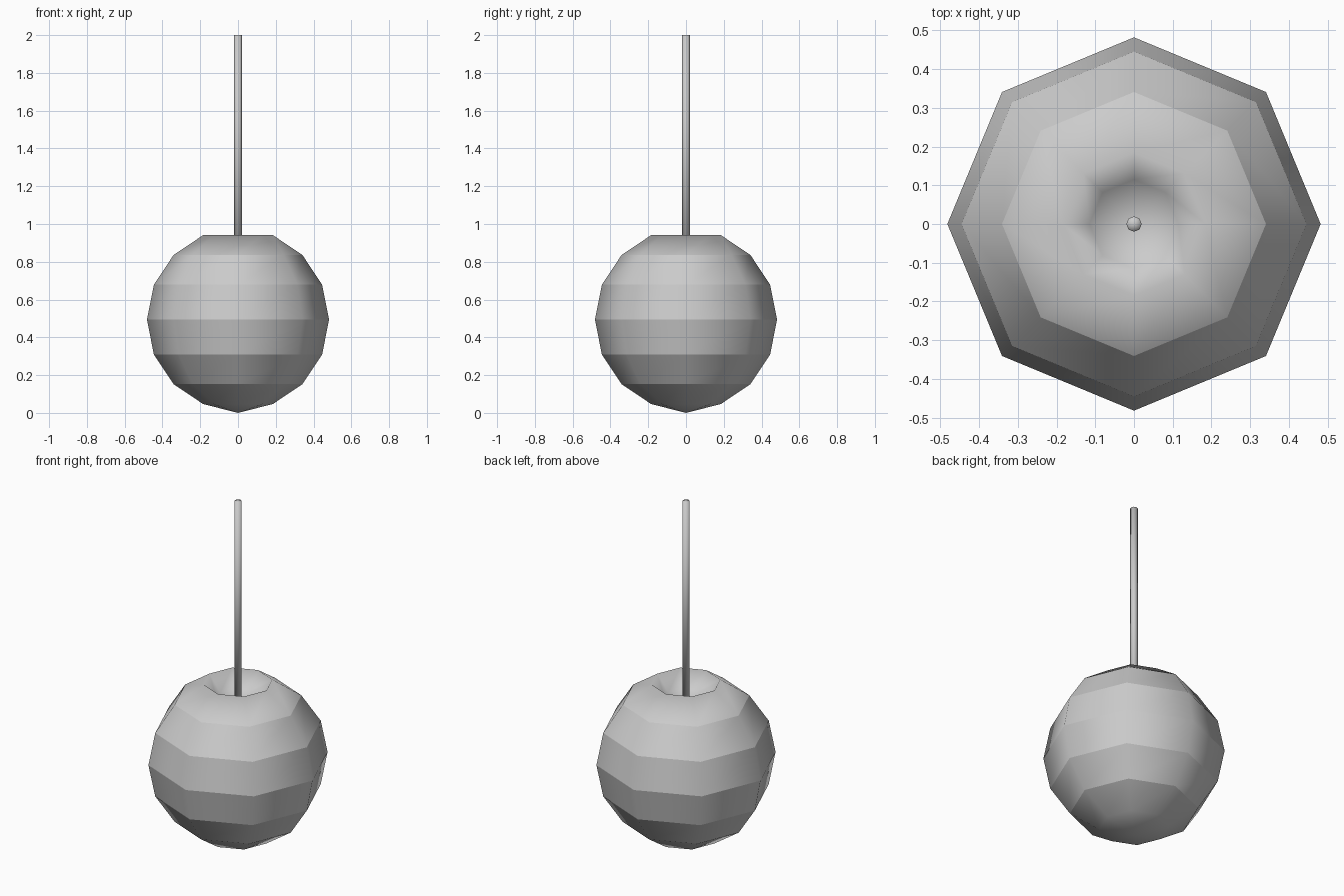
import bpy, bmesh
from math import sin, cos, pi

if "Cube" in bpy.data.objects:
    bpy.data.objects.remove(bpy.data.objects["Cube"])

SIDES = 8


def lathe(name, profile, sharp_rings=()):
    """Spin an (r, z) profile; r = 0 makes a pole. Listed rings get sharp edges."""
    bm = bmesh.new()
    rings = []
    for r, z in profile:
        n = SIDES if r > 0 else 1
        rings.append([bm.verts.new((r * cos(2 * pi * i / SIDES),
                                    r * sin(2 * pi * i / SIDES), z)) for i in range(n)])
    for a, b in zip(rings, rings[1:]):
        for i in range(SIDES):
            j = (i + 1) % SIDES
            quad = [a[i % len(a)], a[j % len(a)], b[j % len(b)], b[i % len(b)]]
            bm.faces.new(list(dict.fromkeys(quad)))
    for f in bm.faces:
        f.smooth = True
    for k in sharp_rings:
        for i in range(SIDES):
            bm.edges.get((rings[k][i], rings[k][(i + 1) % SIDES])).smooth = False
    bmesh.ops.recalc_face_normals(bm, faces=bm.faces)
    mesh = bpy.data.meshes.new(name)
    bm.to_mesh(mesh)
    bm.free()
    obj = bpy.data.objects.new(name, mesh)
    bpy.context.collection.objects.link(obj)
    return obj


# Round body: eight-sided globe with its upper pole pushed in as a dimple
R, HEIGHT, MID = 0.482, 0.484, 0.494
globe = [(0, 0.0)] + [(R * sin(pi * k / 8), MID - HEIGHT * cos(pi * k / 8))
                      for k in range(1, 8)]
dimple = [(0.115, 0.85), (0, 0.82)]
lathe("round_body", globe + dimple, sharp_rings=range(2, 7))

# Thin stick rising from the dimple
lathe("stick", [(0, 0.80), (0.02, 0.80), (0.02, 2.0), (0, 2.0)])
